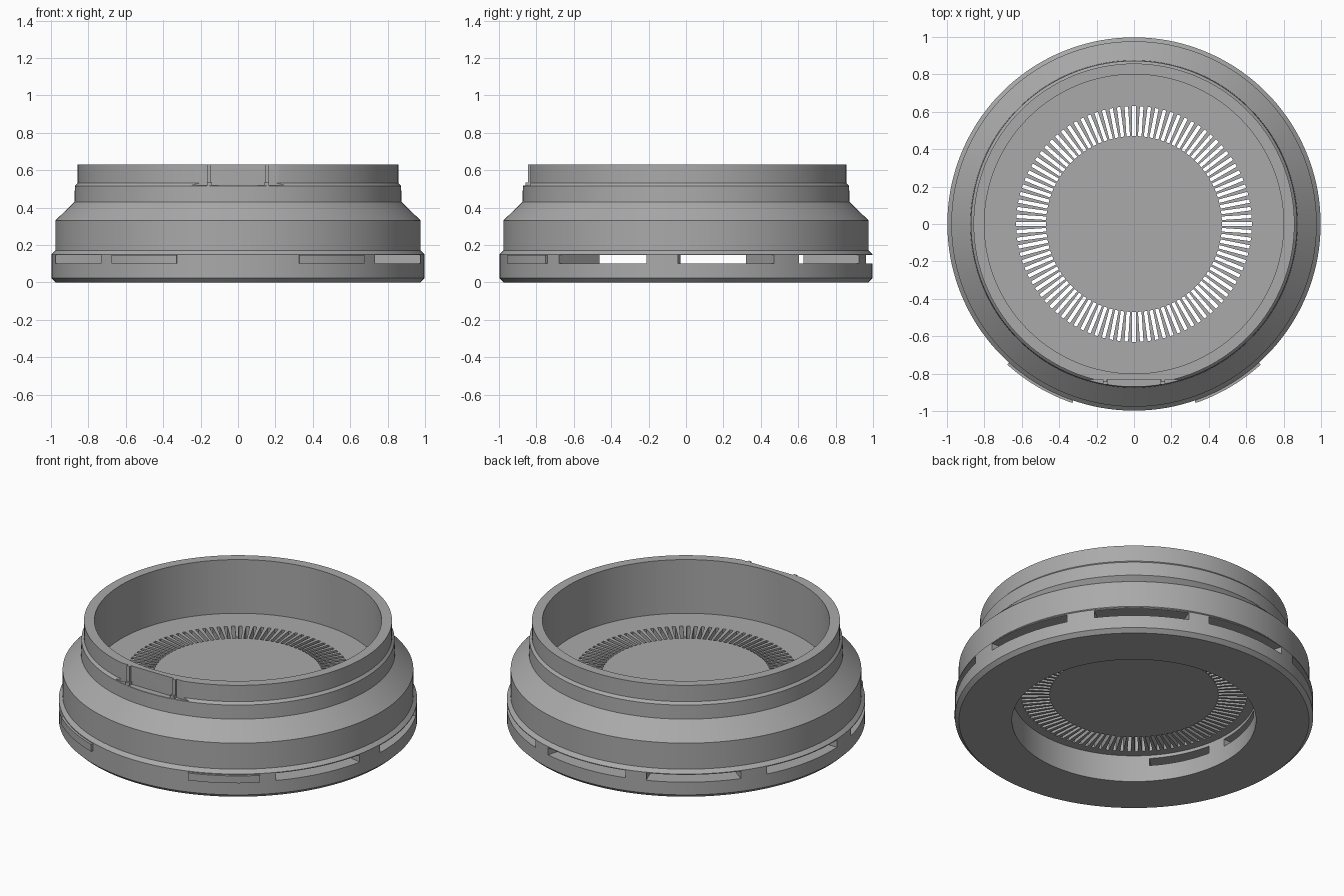
import bpy, bmesh
from math import radians, sin, cos, pi
from mathutils import Matrix, Vector

old = bpy.data.objects.get("Cube")
if old:
    bpy.data.objects.remove(old, do_unlink=True)

grey = bpy.data.materials.new("plain grey")
grey.use_nodes = True
COLOR = (0.4, 0.4, 0.4, 1)
grey.diffuse_color = COLOR
grey.node_tree.nodes["Principled BSDF"].inputs["Base Color"].default_value = COLOR


def make_object(name, bm):
    bmesh.ops.recalc_face_normals(bm, faces=bm.faces)
    mesh = bpy.data.meshes.new(name)
    bm.to_mesh(mesh)
    bm.free()
    mesh.materials.append(grey)
    obj = bpy.data.objects.new(name, mesh)
    bpy.context.collection.objects.link(obj)
    return obj


def lathe(name, profile, steps=144):
    bm = bmesh.new()
    verts = [bm.verts.new((r, 0, z)) for r, z in profile]
    edges = [bm.edges.new(pair) for pair in zip(verts, verts[1:])]
    bmesh.ops.spin(bm, geom=verts + edges, cent=(0, 0, 0), axis=(0, 0, 1),
                   angle=2 * pi, steps=steps, use_merge=True)
    bmesh.ops.remove_doubles(bm, verts=bm.verts, dist=0.0001)
    return make_object(name, bm)


def add_box(bm, low, high, turn=0):
    low, high = Vector(low), Vector(high)
    matrix = (Matrix.Rotation(turn, 4, 'Z') @ Matrix.Translation((low + high) / 2)
              @ Matrix.Diagonal((*(high - low), 1)))
    bmesh.ops.create_cube(bm, size=1, matrix=matrix)


def add_arc(bm, start, end, r0, r1, z0, z1, steps=14):
    # curved bar with radial ends
    rings = []
    for i in range(steps + 1):
        a = radians(start + (end - start) * i / steps)
        rings.append([bm.verts.new((r * cos(a), r * sin(a), z))
                      for r, z in ((r0, z0), (r1, z0), (r1, z1), (r0, z1))])
    for p, q in zip(rings, rings[1:]):
        for k in range(4):
            n = (k + 1) % 4
            bm.faces.new((p[k], p[n], q[n], q[k]))
    bm.faces.new(rings[0])
    bm.faces.new(rings[-1])


def cut(obj, bm, name):
    cutter = make_object(name, bm)
    cutter.hide_render = True
    mod = obj.modifiers.new(name, 'BOOLEAN')
    mod.operation = 'DIFFERENCE'
    mod.solver = 'EXACT'
    mod.object = cutter
    bpy.context.view_layer.objects.active = obj
    bpy.ops.object.modifier_apply(modifier=name)
    bpy.data.objects.remove(cutter, do_unlink=True)


# stepped round housing with an open cup on top and a recess below
body = lathe("housing", [
    (0, 0.165), (0.68, 0.165), (0.68, 0), (0.975, 0), (0.998, 0.022),
    (0.998, 0.15), (0.977, 0.17), (0.977, 0.33), (0.875, 0.43),
    (0.872, 0.515), (0.858, 0.53), (0.858, 0.63), (0.80, 0.63),
    (0.80, 0.30), (0, 0.30)])

# ring of vent slits through the floor
COUNT = 96
bm = bmesh.new()
for i in range(COUNT):
    add_box(bm, (0.47, -0.0095, 0.1), (0.63, 0.0095, 0.4), 2 * pi * (i + 0.5) / COUNT + pi / COUNT)
cut(body, bm, "vent_cutter")

# side windows, mirrored left and right, one at the back
bm = bmesh.new()
for middle in (-27.5, 12.8, 52.5, 90, 127.5, 167.2, 207.5):
    add_arc(bm, middle - 15.3, middle + 15.3, 0.6, 1.1, 0.1, 0.145)
cut(body, bm, "window_cutter")

# flat across the front of the cup
bm = bmesh.new()
add_box(bm, (-0.25, -0.95, 0.517), (0.25, -0.832, 0.7))
cut(body, bm, "front_flat_cutter")

# small ribs and feet on the front flat, and tabs on the base rim
parts = [body]
for side, label in ((1, "left"), (-1, "right")):
    bm = bmesh.new()
    add_box(bm, (side * 0.155 - 0.01, -0.845, 0.515), (side * 0.155 + 0.01, -0.82, 0.63))
    add_box(bm, (side * 0.152 - 0.013, -0.857, 0.515), (side * 0.152 + 0.013, -0.83, 0.535))
    parts.append(make_object(label + "_front_rib", bm))
    bm = bmesh.new()
    middle = -90 + side * 30.5
    add_arc(bm, middle - 11.5, middle + 11.5, 0.98, 1.012, 0.1, 0.145)
    parts.append(make_object(label + "_rim_tab", bm))

bpy.ops.object.select_all(action='DESELECT')
for obj in parts:
    obj.select_set(True)
bpy.context.view_layer.objects.active = body
bpy.ops.object.shade_smooth_by_angle(angle=radians(20))
